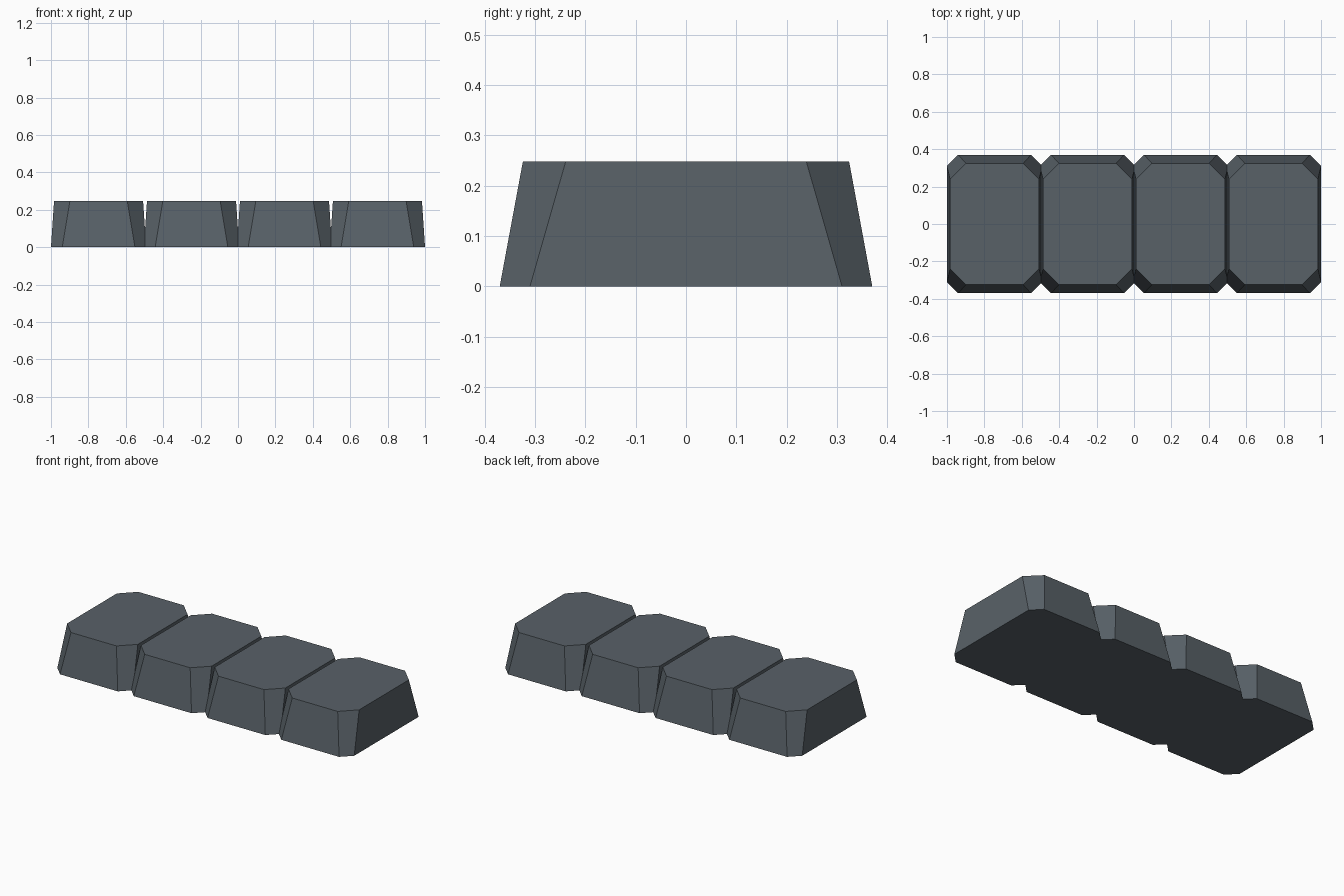
import bpy, bmesh

if "Cube" in bpy.data.objects:
    bpy.data.objects.remove(bpy.data.objects["Cube"])

# Slate colour shared by every block
slate = bpy.data.materials.new("slate_grey")
slate.diffuse_color = (0.098, 0.119, 0.137, 1)
slate.use_nodes = True
slate.node_tree.nodes["Principled BSDF"].inputs["Base Color"].default_value = slate.diffuse_color

HEIGHT = 0.248
PITCH = 0.497


def octagon(hx, hy, c, z):
    """Rectangle with cut corners, counter-clockwise."""
    return [(hx, -hy + c, z), (hx, hy - c, z), (hx - c, hy, z), (-hx + c, hy, z),
            (-hx, hy - c, z), (-hx, -hy + c, z), (-hx + c, -hy, z), (hx - c, -hy, z)]


def block(name, x):
    """Tapered block with chamfered corners."""
    bm = bmesh.new()
    low = [bm.verts.new(p) for p in octagon(0.2545, 0.37, 0.06, 0)]
    top = [bm.verts.new(p) for p in octagon(0.238, 0.324, 0.085, HEIGHT)]
    bm.faces.new(low[::-1])
    bm.faces.new(top)
    for i in range(8):
        j = (i + 1) % 8
        bm.faces.new((low[i], low[j], top[j], top[i]))
    mesh = bpy.data.meshes.new(name)
    bm.to_mesh(mesh)
    bm.free()
    mesh.materials.append(slate)
    ob = bpy.data.objects.new(name, mesh)
    ob.location.x = x
    bpy.context.collection.objects.link(ob)


# Row of four blocks
for n in range(4):
    block(f"block_{n + 1}", (n - 1.5) * PITCH)
